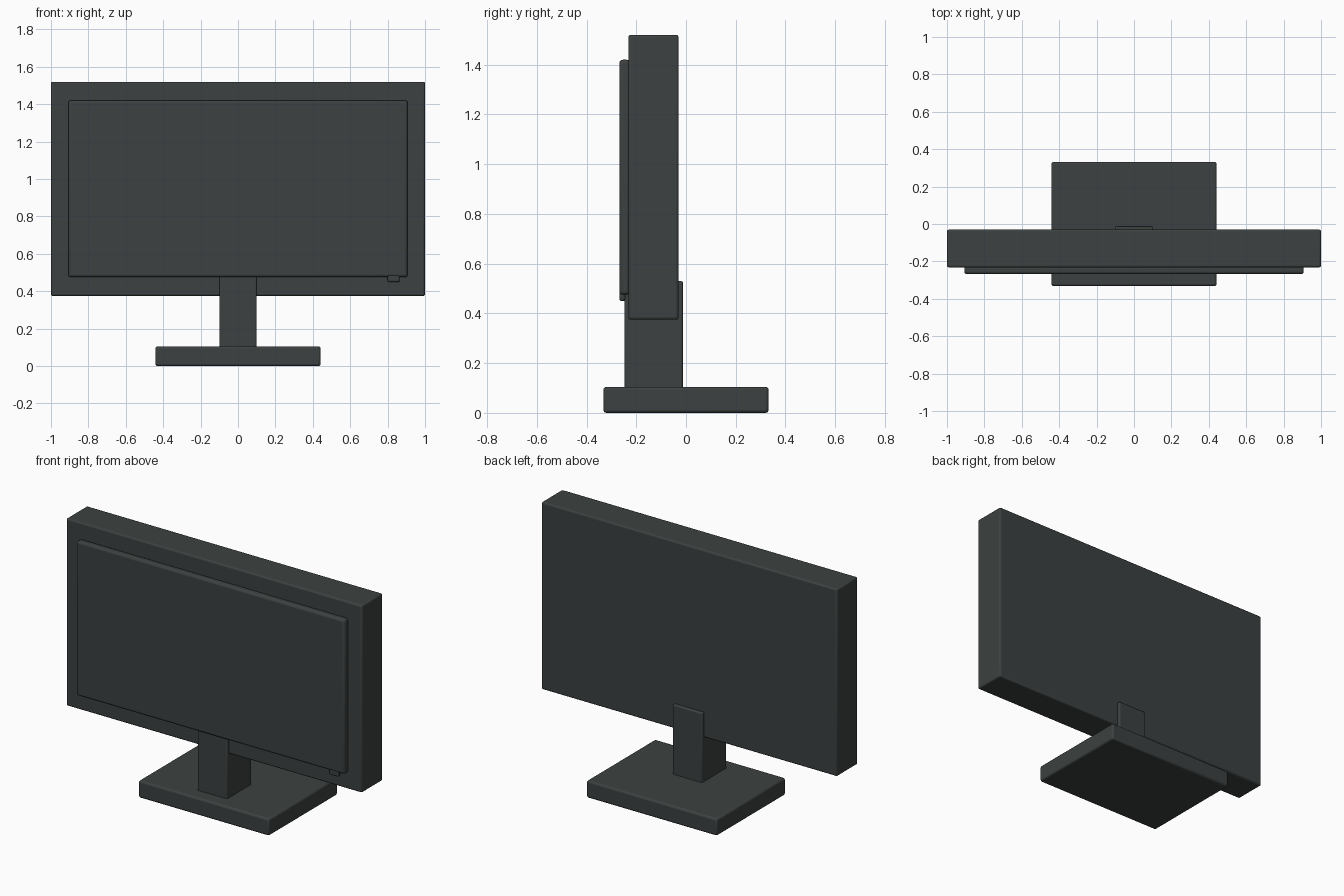
import bpy
from mathutils import Vector

if "Cube" in bpy.data.objects:
    bpy.data.objects.remove(bpy.data.objects["Cube"])

charcoal = bpy.data.materials.new("charcoal plastic")
charcoal.diffuse_color = (0.045, 0.053, 0.052, 1)
charcoal.use_nodes = True
charcoal.node_tree.nodes["Principled BSDF"].inputs["Base Color"].default_value = charcoal.diffuse_color


def rounded_box(name, low, high, radius):
    """Box between two corners with softly rounded edges."""
    low, high = Vector(low), Vector(high)
    bpy.ops.mesh.primitive_cube_add(size=1, location=(low + high) / 2)
    obj = bpy.context.object
    obj.name = name
    obj.scale = high - low
    bpy.ops.object.transform_apply(location=False, rotation=False, scale=True)
    bevel = obj.modifiers.new("rounded edges", 'BEVEL')
    bevel.width = radius
    bevel.segments = 3
    obj.data.materials.append(charcoal)
    bpy.ops.object.shade_smooth_by_angle()
    return obj


# Foot and upright
rounded_box("base", (-0.442, -0.332, 0), (0.442, 0.332, 0.105), 0.012)
rounded_box("stand_neck", (-0.1, -0.248, 0.09), (0.1, -0.012, 0.53), 0.008)

# Display housing and front panel
rounded_box("housing", (-1, -0.232, 0.375), (1, -0.03, 1.52), 0.01)
rounded_box("screen_panel", (-0.907, -0.268, 0.475), (0.907, -0.225, 1.42), 0.014)

# Power button under the panel's right corner
rounded_box("power_button", (0.8, -0.268, 0.449), (0.864, -0.244, 0.487), 0.009)
